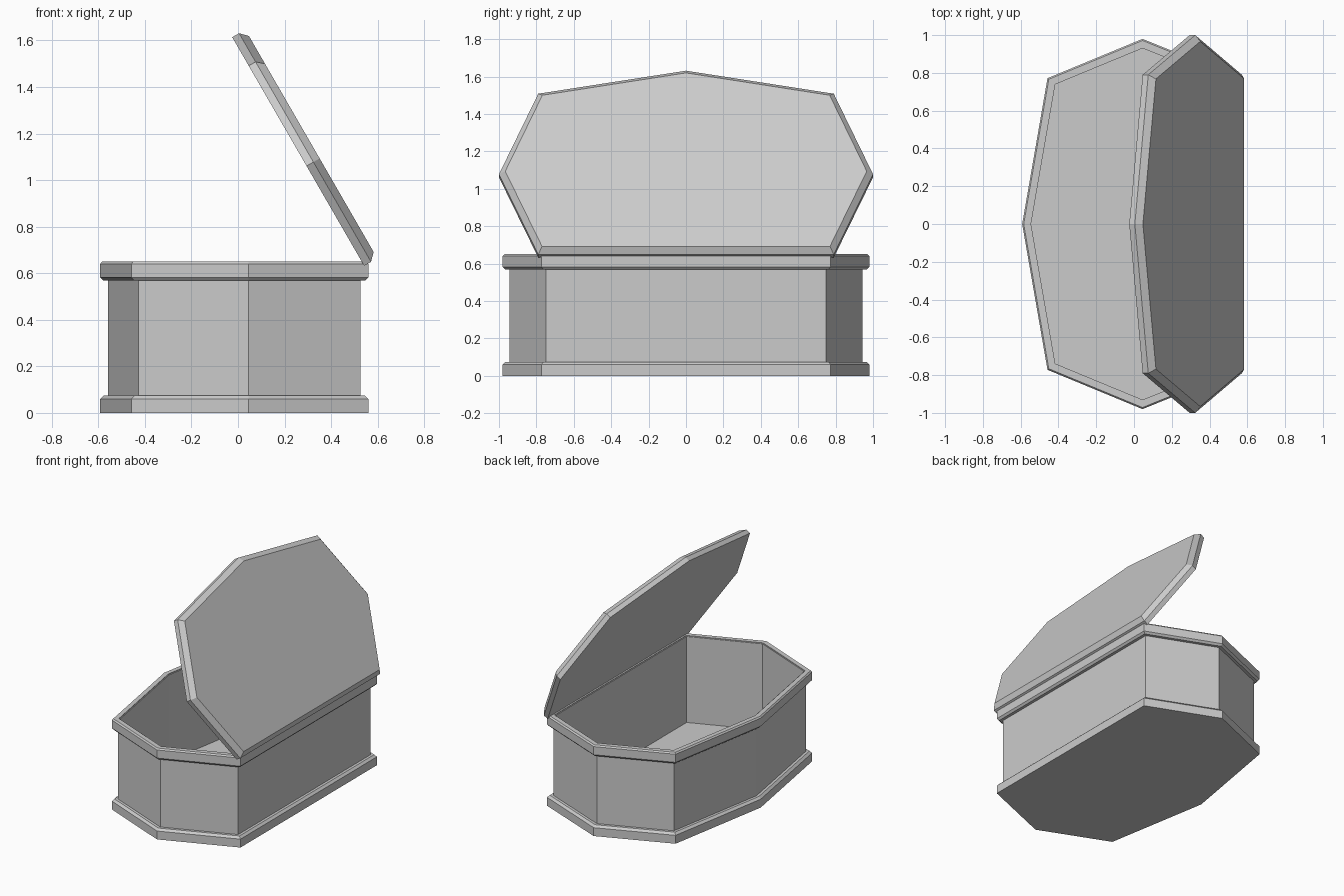
import bpy, bmesh
from mathutils import Vector, Matrix
from math import radians

if "Cube" in bpy.data.objects:
    bpy.data.objects.remove(bpy.data.objects["Cube"])


def mirrored(half):
    """Close a half outline (y >= 0) by mirroring it over the x axis."""
    return half + [(x, -y) for x, y in reversed(half) if y > 0]


def inset(outline, d):
    """Move every edge of a convex outline inwards by d with mitred corners."""
    pts = [Vector(p) for p in outline]
    n = len(pts)
    out = []
    for i, p in enumerate(pts):
        a = (p - pts[i - 1]).normalized()
        b = (pts[(i + 1) % n] - p).normalized()
        na, nb = Vector((a.y, -a.x)), Vector((b.y, -b.x))
        out.append(p + (na + nb) * d / (1 + na.dot(nb)))
    return out


def loft(name, outline, profile, ring=False):
    """Skin (inset, z) profile points; ring closes the loop, else both ends are capped."""
    bm = bmesh.new()
    loops = [[bm.verts.new((p.x, p.y, z)) for p in inset(outline, d)] for d, z in profile]
    n = len(outline)
    pairs = list(zip(loops, loops[1:])) + ([(loops[-1], loops[0])] if ring else [])
    for lo, hi in pairs:
        for i in range(n):
            j = (i + 1) % n
            bm.faces.new((lo[i], lo[j], hi[j], hi[i]))
    if not ring:
        bm.faces.new(loops[0])
        bm.faces.new(loops[-1])
    bmesh.ops.recalc_face_normals(bm, faces=bm.faces)
    mesh = bpy.data.meshes.new(name)
    bm.to_mesh(mesh)
    bm.free()
    obj = bpy.data.objects.new(name, mesh)
    bpy.context.collection.objects.link(obj)
    return obj


# Seven-sided footprint, listed clockwise from the front tip
foot = mirrored([(-0.592, 0), (-0.458, 0.772), (0.045, 0.98), (0.56, 0.772)])

# Base plate with chamfered moulding and recessed floor
loft("base", foot, [(0, 0), (0, 0.06), (0.015, 0.075), (0.04, 0.075), (0.04, 0.03)])

# Thin box walls
loft("box_walls", foot, [(0.034, 0.02), (0.034, 0.645), (0.046, 0.645), (0.046, 0.02)], ring=True)

# Moulding around the opening
loft("rim_moulding", foot,
     [(0.04, 0.568), (0.013, 0.568), (0, 0.582), (0, 0.64), (0.008, 0.65), (0.04, 0.65)], ring=True)

# Lid modelled flat with its hinge edge on x = 0, then swung open
lid_outline = mirrored([(-1.134, 0), (-0.992, 0.79), (-0.495, 1.0), (0, 0.79)])
lid = loft("lid", lid_outline, [(0, 0), (0, 0.034), (0.031, 0.065)])
lid.matrix_world = Matrix.Translation((0.542, 0, 0.632)) @ Matrix.Rotation(radians(60), 4, 'Y')
